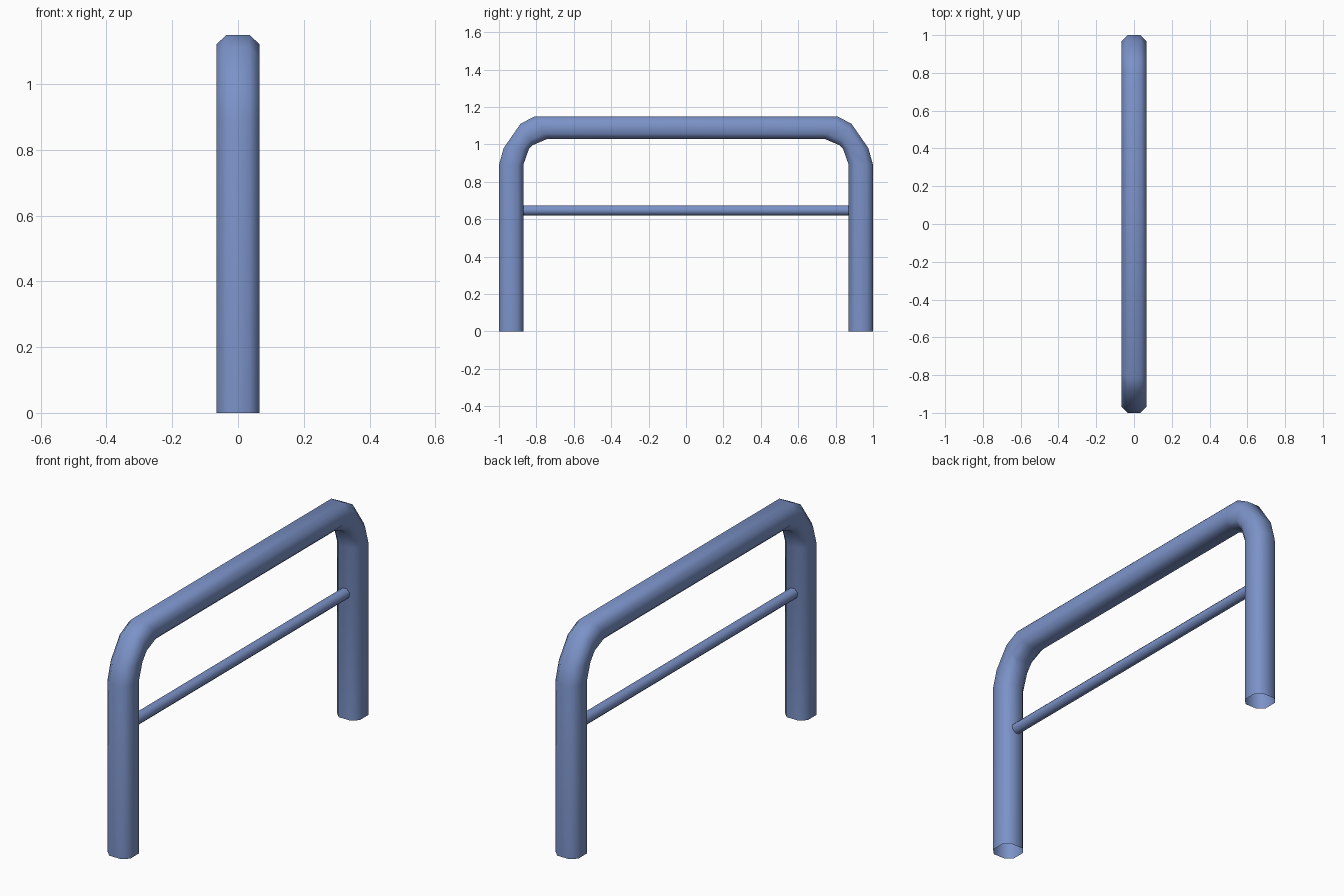
import bpy, bmesh
from mathutils import Vector

if "Cube" in bpy.data.objects:
    bpy.data.objects.remove(bpy.data.objects["Cube"])

W, C = 0.065, 0.0345   # octagon half width, half of its flat side

blue = bpy.data.materials.new("blue_paint")
blue.diffuse_color = (0.20, 0.29, 0.58, 1)
blue.use_nodes = True
blue.node_tree.nodes["Principled BSDF"].inputs["Base Color"].default_value = blue.diffuse_color


def loft(name, rings, w, c):
    """Octagonal tube lofted through (outer, inner) point pairs in the YZ plane."""
    k = c / w
    octagon = [(k, 1), (1, k), (1, -k), (k, -1), (-k, -1), (-1, -k), (-1, k), (-k, 1)]
    bm = bmesh.new()
    loops = []
    for outer, inner in rings:
        o, i = Vector(outer), Vector(inner)
        mid, half = (o + i) / 2, (o - i) / 2
        loop = []
        for x, t in octagon:
            p = mid + half * t
            loop.append(bm.verts.new((x * w, p.x, p.y)))
        loops.append(loop)
    for a, b in zip(loops, loops[1:]):
        for j in range(8):
            n = (j + 1) % 8
            bm.faces.new((a[j], a[n], b[n], b[j]))
    bmesh.ops.recalc_face_normals(bm, faces=bm.faces)
    mesh = bpy.data.meshes.new(name)
    bm.to_mesh(mesh)
    bm.free()
    mesh.materials.append(blue)
    obj = bpy.data.objects.new(name, mesh)
    bpy.context.collection.objects.link(obj)
    for p in mesh.polygons:
        p.use_smooth = True
    return obj


# Bent main tube: one leg and corner, then mirrored back down the other side
half = [((1.0, 0.0), (0.87, 0.0)),
        ((1.0, 0.89), (0.87, 0.89)),
        ((0.975, 0.98), (0.84, 0.975)),
        ((0.885, 1.11), (0.822, 0.995)),
        ((0.81, 1.15), (0.74, 1.03))]
other = [((-o[0], o[1]), (-i[0], i[1])) for o, i in reversed(half)]
loft("bent_tube_frame", half + other, W, C)

# Thin crossbar between the legs
loft("crossbar", [((-0.88, 0.674), (-0.88, 0.621)),
                  ((0.88, 0.674), (0.88, 0.621))], 0.0265, 0.011)
